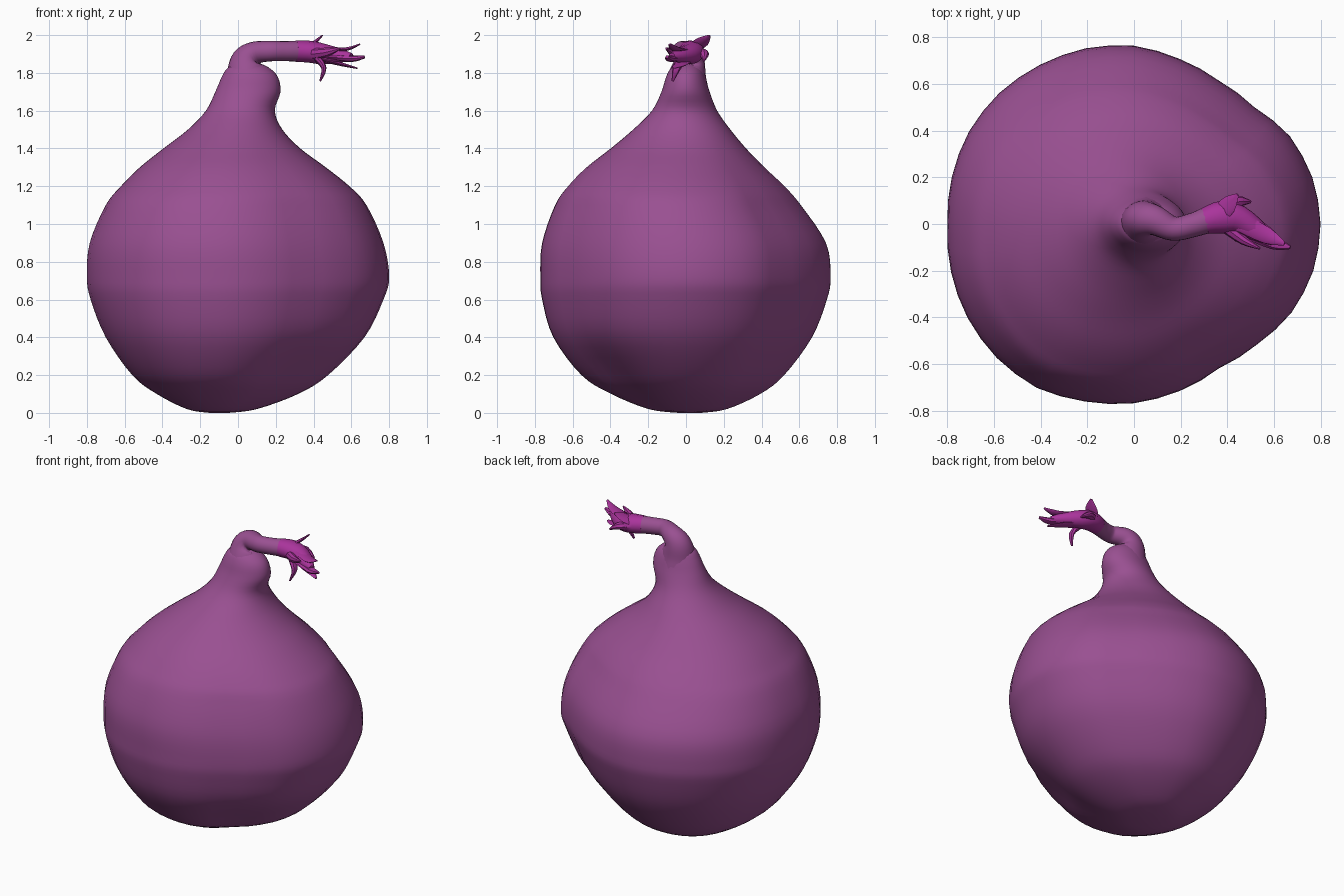
import bpy, math
from mathutils import Vector


def material(name, col):
    m = bpy.data.materials.new(name)
    m.diffuse_color = (*col, 1)
    return m


PURPLE = material("purple skin", (0.32, 0.080, 0.285))
MAGENTA = material("magenta tip", (0.40, 0.034, 0.33))


def spline(rows, steps):
    """Catmull-Rom through rows of numbers."""
    out = []
    n = len(rows)
    for i in range(n - 1):
        p = [rows[max(0, min(n - 1, i + k))] for k in (-1, 0, 1, 2)]
        for s in range(steps):
            t = s / steps
            out.append([0.5 * (2 * b + (c - a) * t + (2 * a - 5 * b + 4 * c - d) * t * t
                               + (3 * b - a - 3 * c + d) * t ** 3) for a, b, c, d in zip(*p)])
    out.append(list(rows[-1]))
    return out


def loft(name, rings, mat, angle=60):
    """Skin closed rings of equal size and cap both ends."""
    n = len(rings[0])
    verts = [v for r in rings for v in r]
    faces = [[i * n + j, i * n + (j + 1) % n, (i + 1) * n + (j + 1) % n, (i + 1) * n + j]
             for i in range(len(rings) - 1) for j in range(n)]
    faces.append(list(range(n))[::-1])
    faces.append([(len(rings) - 1) * n + j for j in range(n)])
    me = bpy.data.meshes.new(name)
    me.from_pydata(verts, [], faces)
    me.materials.append(mat)
    ob = bpy.data.objects.new(name, me)
    bpy.context.collection.objects.link(ob)
    bpy.ops.object.select_all(action='DESELECT')
    ob.select_set(True)
    bpy.context.view_layer.objects.active = ob
    bpy.ops.object.shade_smooth_by_angle(angle=math.radians(angle))
    return ob


def tube(name, path, mat, steps=5, sides=20, angle=60):
    """Path rows: x, y, z, half width sideways, half thickness."""
    rows = spline(path, steps)
    rings = []
    for i, r in enumerate(rows):
        a, b = rows[max(i - 1, 0)], rows[min(i + 1, len(rows) - 1)]
        t = (Vector(b[:3]) - Vector(a[:3])).normalized()
        up = t.cross(Vector((0, 1, 0))).normalized()
        side = up.cross(t)
        c = Vector(r[:3])
        rings.append([c + side * r[3] * math.cos(k * math.tau / sides)
                      - up * r[4] * math.sin(k * math.tau / sides) for k in range(sides)])
    return loft(name, rings, mat, angle)


# Bulb: height, left, right, front, back extents
PROFILE = [
    (0.0, -0.15, -0.05, -0.04, 0.08), (0.02, -0.27, 0.10, -0.20, 0.22),
    (0.10, -0.43, 0.32, -0.40, 0.40), (0.20, -0.56, 0.48, -0.56, 0.53),
    (0.40, -0.70, 0.67, -0.71, 0.68), (0.60, -0.78, 0.77, -0.77, 0.76),
    (0.72, -0.80, 0.80, -0.78, 0.78), (0.90, -0.785, 0.77, -0.77, 0.755),
    (1.10, -0.70, 0.68, -0.70, 0.62), (1.20, -0.62, 0.59, -0.63, 0.53),
    (1.30, -0.52, 0.465, -0.53, 0.42), (1.40, -0.395, 0.33, -0.40, 0.32),
    (1.50, -0.265, 0.235, -0.28, 0.235), (1.60, -0.17, 0.195, -0.18, 0.165),
    (1.70, -0.12, 0.225, -0.13, 0.125), (1.78, -0.085, 0.21, -0.105, 0.10),
    (1.83, -0.05, 0.16, -0.075, 0.075), (1.86, 0.03, 0.09, -0.02, 0.02)]
# Lopsided outline seen from above, one factor every 15 degrees
LOBES = [1, .99, .965, .91, .91, .94, .98, 1.0, 1.01, 1.02, 1.02, 1.01,
         1, 1.015, 1.03, 1.04, 1.04, 1.01, .985, .95, .915, .935, .975, .995]

SEG = 48
rings = []
for z, l, r, f, b in spline(PROFILE, 4):
    ring = []
    blend = max(0, min(1, (1.5 - z) / 0.4))
    for k in range(SEG):
        a = k * math.tau / SEG
        m = (LOBES[k // 2 % 24] + LOBES[(k + 1) // 2 % 24]) / 2
        m = 1 + (m - 1) * blend
        # shallow dent low on the front right
        off = math.atan2(math.sin(a + 0.75), math.cos(a + 0.75))
        m -= 0.10 * math.exp(-(off / 0.45) ** 2 - ((z - 0.17) / 0.16) ** 2)
        ring.append(((l + r) / 2 + (r - l) / 2 * math.cos(a) * m,
                     (f + b) / 2 + (b - f) / 2 * math.sin(a) * m, max(z, 0)))
    rings.append(ring)
loft("bulb", rings, PURPLE)

# Bent stem growing out of the neck
tube("stem", [
    (0.055, 0.0, 1.66, .13, .13), (0.05, 0.005, 1.77, .105, .115), (0.05, 0.02, 1.86, .08, .09),
    (0.09, 0.015, 1.905, .065, .062), (0.17, -0.02, 1.915, .052, .054),
    (0.25, -0.005, 1.915, .052, .053), (0.31, 0.015, 1.915, .056, .055)], PURPLE)

# Frayed tip
tube("stem_tip", [
    (0.305, 0.013, 1.915, .057, .056), (0.38, 0.03, 1.912, .07, .058),
    (0.45, 0.02, 1.90, .06, .055), (0.53, -0.03, 1.892, .045, .04),
    (0.60, -0.075, 1.885, .02, .02)], MAGENTA, steps=3, sides=12, angle=35)

FRAYS = {
    "up": [(.36, .04, 1.93, .04, .015), (.41, .085, 1.965, .04, .010), (.445, .125, 1.997, .008, .004)],
    "down": [(.42, -.02, 1.88, .03, .02), (.455, -.05, 1.825, .022, .014), (.435, -.07, 1.757, .006, .005)],
    "top": [(.45, .01, 1.93, .04, .012), (.57, -.05, 1.925, .035, .010), (.645, -.085, 1.952, .008, .004)],
    "end": [(.48, -.02, 1.885, .04, .015), (.60, -.08, 1.875, .03, .018), (.67, -.10, 1.885, .008, .008)],
    "low": [(.45, .0, 1.87, .04, .012), (.55, -.03, 1.845, .035, .010), (.63, -.07, 1.825, .008, .004)],
    "back": [(.38, .06, 1.91, .03, .03), (.44, .095, 1.90, .028, .022), (.50, .095, 1.865, .006, .006)],
    "front": [(.40, -.02, 1.90, .025, .03), (.47, -.07, 1.91, .02, .024), (.54, -.105, 1.93, .005, .006)]}
for name, path in FRAYS.items():
    tube("fray_" + name, path, MAGENTA, steps=3, sides=8, angle=35)
